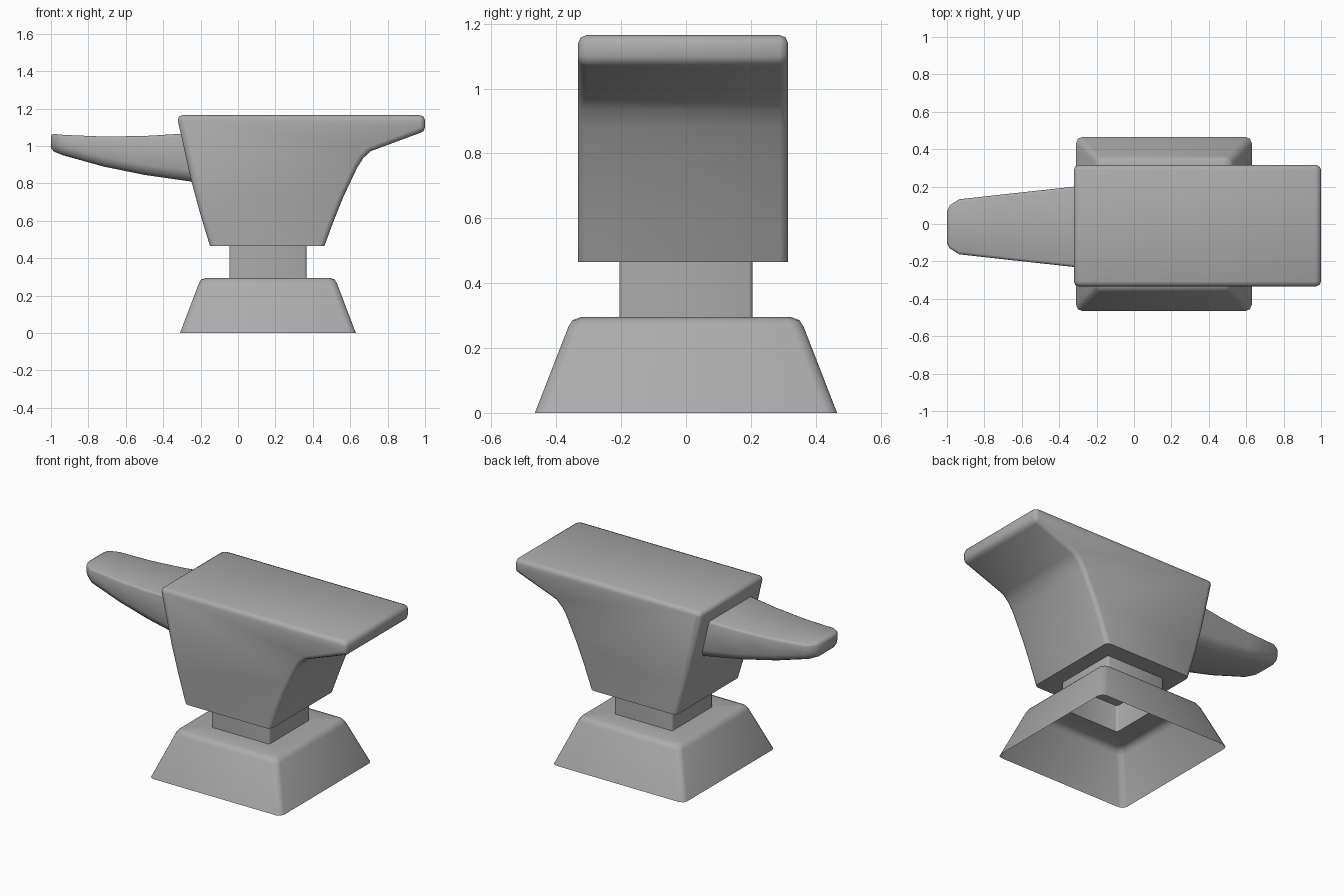
import bpy, bmesh, math
from mathutils import Vector

if "Cube" in bpy.data.objects:
    bpy.data.objects.remove(bpy.data.objects["Cube"])

iron = bpy.data.materials.new("iron")
iron.diffuse_color = (0.41, 0.41, 0.41, 1)
iron.use_nodes = True
iron.node_tree.nodes["Principled BSDF"].inputs["Base Color"].default_value = iron.diffuse_color


def finish(name, bm, angle=60):
    bmesh.ops.recalc_face_normals(bm, faces=bm.faces)
    me = bpy.data.meshes.new(name)
    bm.to_mesh(me)
    bm.free()
    me.materials.append(iron)
    ob = bpy.data.objects.new(name, me)
    bpy.context.collection.objects.link(ob)
    bpy.ops.object.select_all(action='DESELECT')
    ob.select_set(True)
    bpy.context.view_layer.objects.active = ob
    bpy.ops.object.shade_smooth_by_angle(angle=math.radians(angle))
    return ob


def rounded_rect(u0, u1, v0, v1, r, r_top=None, seg=2):
    """Rounded rectangle outline; r_top rounds the two upper corners."""
    rt = r if r_top is None else r_top
    pts = []
    for u, v, rad, a in ((u1 - rt, v1 - rt, rt, 0), (u0 + rt, v1 - rt, rt, 90),
                         (u0 + r, v0 + r, r, 180), (u1 - r, v0 + r, r, 270)):
        for i in range(seg + 1):
            t = math.radians(a + 90 * i / seg)
            pts.append((u + rad * math.cos(t), v + rad * math.sin(t)))
    return pts


def loft(bm, rings, caps=()):
    loops = [[bm.verts.new(p) for p in ring] for ring in rings]
    n = len(loops[0])
    for a, b in zip(loops, loops[1:]):
        for i in range(n):
            j = (i + 1) % n
            bm.faces.new((a[i], a[j], b[j], b[i]))
    for c in caps:
        bm.faces.new(loops[c])


def inset(pts, d):
    """Offset a counter-clockwise outline inward, leaving its first edge in place."""
    n, out = len(pts), []
    vs = [Vector(p) for p in pts]
    for i in range(n):
        e0, e1 = (vs[i] - vs[i - 1]).normalized(), (vs[(i + 1) % n] - vs[i]).normalized()
        n0, n1 = Vector((-e0.y, e0.x)), Vector((-e1.y, e1.x))
        d0, d1 = (0 if i == 1 else d), (0 if i == 0 else d)
        det = n0.x * n1.y - n0.y * n1.x
        if abs(det) < 1e-4:
            out.append(vs[i] + n0 * d)
        else:
            out.append(vs[i] + Vector((d0 * n1.y - d1 * n0.y, d1 * n0.x - d0 * n1.x)) / det)
    return out


# Hollow foot and neck: one open shell of stacked rounded rectangles
CX = 0.16
sections = [  # z, half x, half y, corner radius
    (0.0, 0.47, 0.466, 0.035), (0.265, 0.369, 0.363, 0.035),
    (0.286, 0.357, 0.35, 0.035), (0.295, 0.33, 0.325, 0.03),
    (0.295, 0.206, 0.205, 0.012), (0.466, 0.206, 0.205, 0.012)]
bm = bmesh.new()
loft(bm, [[(x, y, z) for x, y in rounded_rect(CX - hx, CX + hx, -hy, hy, r)]
          for z, hx, hy, r in sections])
finish("foot_and_neck", bm)

# Body: side profile lofted across, its rims rounded by insetting the end sections
Z0 = 0.465
profile = [(-0.15, Z0), (0.462, Z0), (0.512, 0.6), (0.56, 0.72), (0.60, 0.805),
           (0.638, 0.885), (0.67, 0.935), (0.71, 0.972), (0.972, 1.069),
           (0.992, 1.079), (1.0, 1.099), (1.0, 1.136), (0.992, 1.157),
           (0.971, 1.165), (-0.295, 1.165), (-0.316, 1.157), (-0.322, 1.136),
           (-0.25, 0.815), (-0.203, 0.64)]
D = 0.026
ends = [(D, 0), (D * 0.29, D * 0.29), (0, D)]
rings = [(d, -0.333 + o) for d, o in ends] + [(d, 0.315 - o) for d, o in ends[::-1]]
bm = bmesh.new()
loft(bm, [[(x, y, z) for x, z in inset(profile, d)] for d, y in rings], caps=(0, -1))
# flat underside
bm.normal_update()
finish("anvil_body", bm)

# Horn: tapering flat-topped sections, rooted inside the body
stations = [  # x, half width, bottom z, top z, lower radius
    (-1.0, 0.085, 0.99, 1.058, 0.03), (-0.985, 0.115, 0.97, 1.064, 0.04),
    (-0.935, 0.147, 0.95, 1.059, 0.045), (-0.72, 0.171, 0.89, 1.05, 0.05),
    (-0.5, 0.195, 0.845, 1.053, 0.055), (-0.22, 0.226, 0.805, 1.07, 0.06)]
bm = bmesh.new()
loft(bm, [[(x, y - 0.015, z) for y, z in rounded_rect(-h, h, b, t, r, 0.015)]
          for x, h, b, t, r in stations], caps=(0,))
finish("horn", bm)
